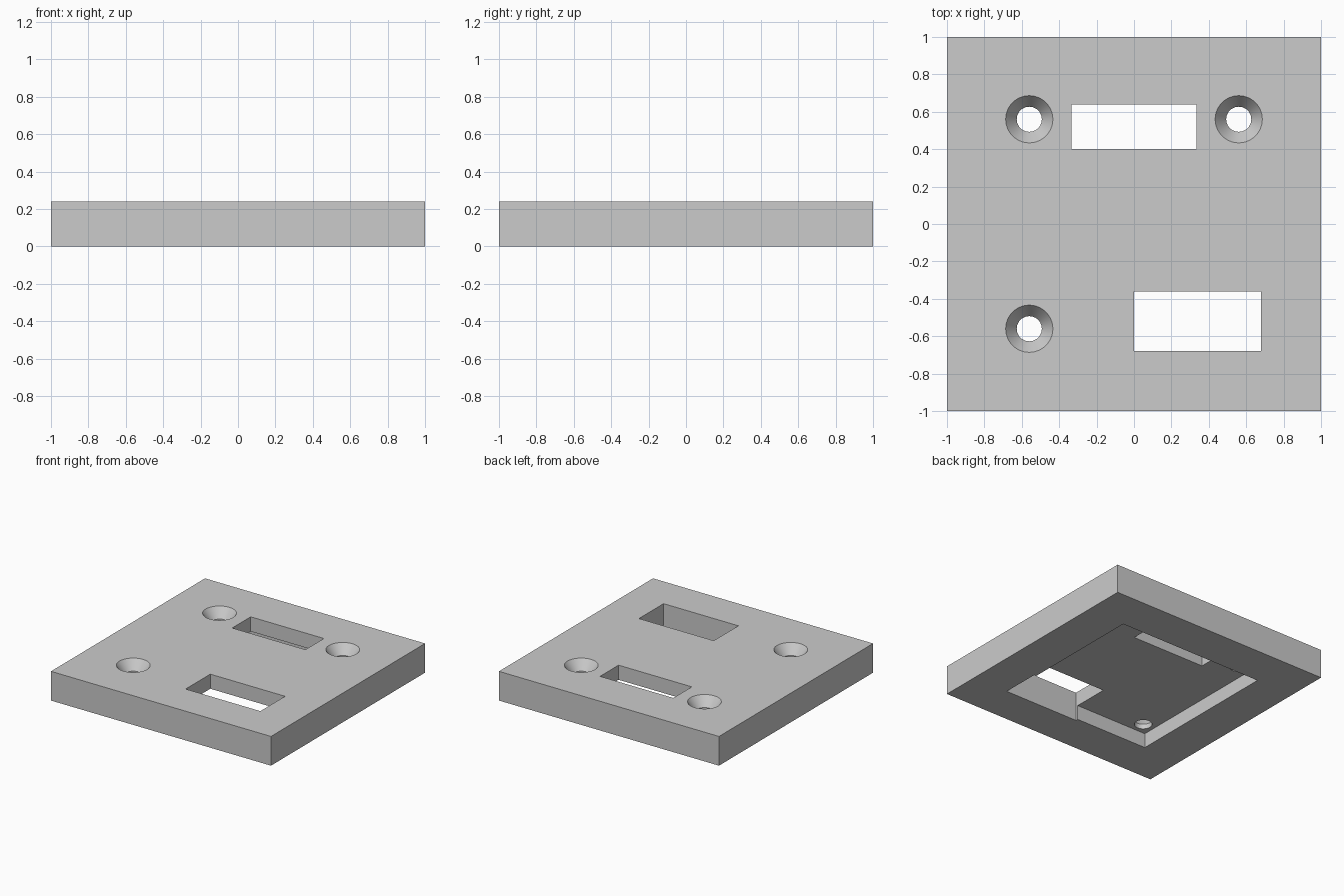
import bpy
import bmesh
from math import radians
from mathutils import Matrix, Vector

default = bpy.data.objects.get("Cube")
if default:
    bpy.data.objects.remove(default, do_unlink=True)

THICK = 0.24
FLOOR = 0.12      # height of the underside pocket
SINK = 0.08       # depth of the countersinks
OVER = 0.05       # cutter overshoot

grey = bpy.data.materials.new("light_grey")
grey.use_nodes = True
colour = (0.6, 0.6, 0.6, 1)
grey.diffuse_color = colour
grey.node_tree.nodes["Principled BSDF"].inputs["Base Color"].default_value = colour


def make_object(name, bm):
    mesh = bpy.data.meshes.new(name)
    bm.to_mesh(mesh)
    bm.free()
    mesh.materials.append(grey)
    obj = bpy.data.objects.new(name, mesh)
    bpy.context.collection.objects.link(obj)
    return obj


def box(name, low, high):
    low, high = Vector(low), Vector(high)
    bm = bmesh.new()
    place = Matrix.Translation((low + high) / 2) @ Matrix.Diagonal((*(high - low), 1))
    bmesh.ops.create_cube(bm, size=1, matrix=place)
    return make_object(name, bm)


def tapered(name, x, y, bottom, top, r_bottom, r_top):
    bm = bmesh.new()
    bmesh.ops.create_cone(bm, cap_ends=True, segments=64, radius1=r_bottom,
                          radius2=r_top, depth=top - bottom,
                          matrix=Matrix.Translation((x, y, (bottom + top) / 2)))
    return make_object(name, bm)


# Square plate
plate = box("plate", (-1, -1, 0), (1, 1, THICK))

# Underside pocket and the two rectangular openings
cutters = [
    box("pocket_cutter", (-0.66, -0.66, -OVER), (0.66, 0.66, FLOOR)),
    box("slot_cutter", (-0.333, 0.40, 0.04), (0.333, 0.64, THICK + OVER)),
    box("window_cutter", (0, -0.68, -2 * OVER), (0.68, -0.36, THICK + OVER)),
]

# Three countersunk screw holes
for x, y in ((-0.56, 0.56), (0.56, 0.56), (-0.56, -0.56)):
    r_hole, r_rim = 0.067, 0.126
    slope = (r_rim - r_hole) / SINK
    cutters.append(tapered("hole_cutter", x, y, 0.06, THICK + 2 * OVER, r_hole, r_hole))
    cutters.append(tapered("countersink_cutter", x, y, THICK - SINK, THICK + OVER,
                           r_hole, r_rim + slope * OVER))

# Cut everything out of the plate
bpy.ops.object.select_all(action="DESELECT")
bpy.context.view_layer.objects.active = plate
plate.select_set(True)
for cutter in cutters:
    cutter.hide_render = True
    cut = plate.modifiers.new("cut", "BOOLEAN")
    cut.operation = "DIFFERENCE"
    cut.solver = "EXACT"
    cut.object = cutter
    bpy.ops.object.modifier_apply(modifier=cut.name)
    bpy.data.objects.remove(cutter, do_unlink=True)

bpy.ops.object.shade_smooth_by_angle(angle=radians(25))
